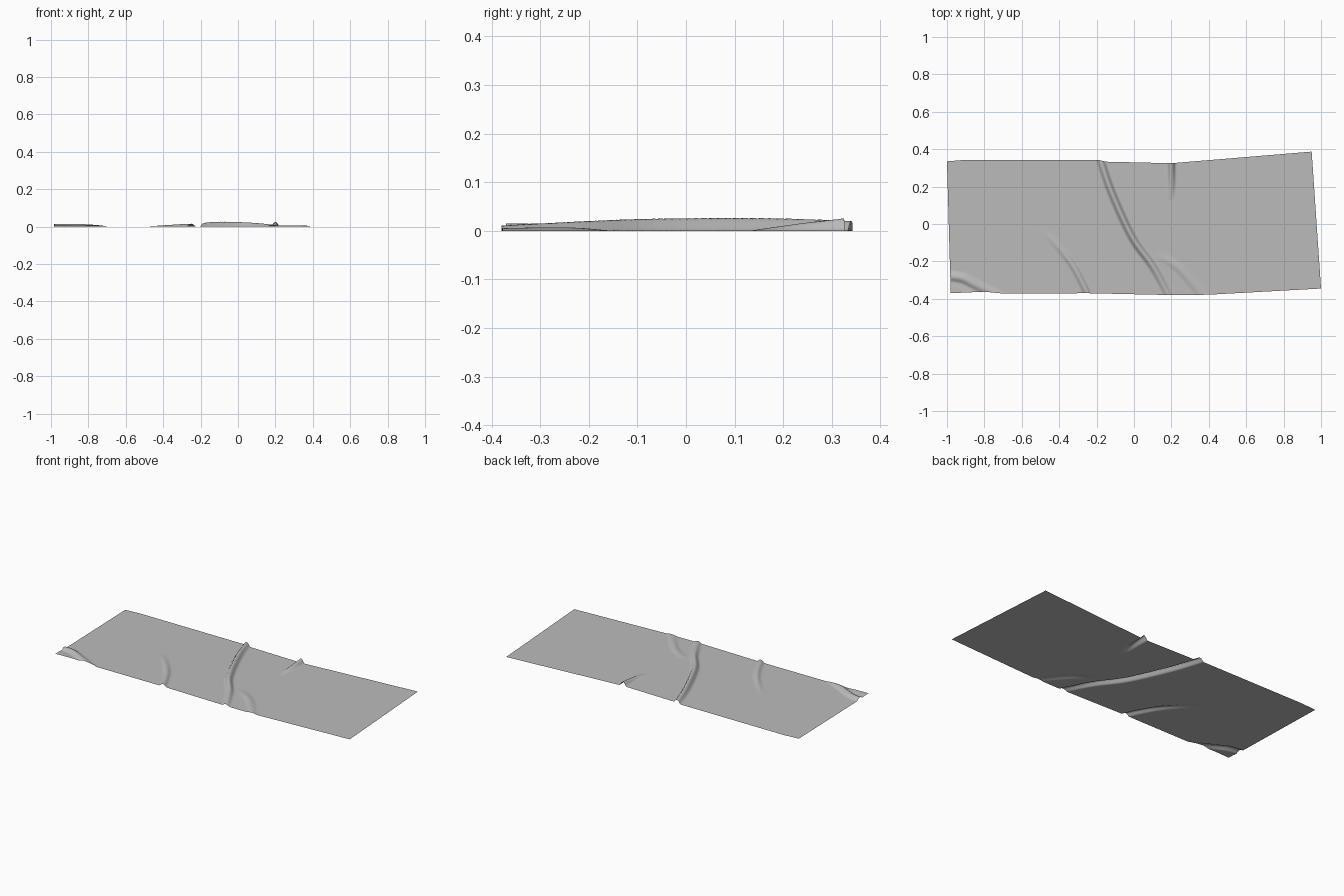
import bpy
import bmesh
from mathutils import Vector
from mathutils.geometry import intersect_point_line, interpolate_bezier

cube = bpy.data.objects.get("Cube")
if cube:
    bpy.data.objects.remove(cube, do_unlink=True)

COLS, ROWS = 300, 100

# Outlines of the long edges
BACK = [(-1, .335), (-.9, .343), (-.19, .343), (-.15, .333), (.2, .325), (.95, .387)]
FRONT = [(-.98, -.37), (-.8, -.362), (-.7, -.372), (-.25, -.37), (.2, -.38), (.4, -.378), (1, -.345)]

# Creases: half width, then path points of x, y, height
CREASES = [
    (.024, [(-.18, .345, .020), (-.12, .17, .026), (-.01, -.07, .025), (.1, -.225, .019), (.19, -.39, .010)]),
    (.022, [(.195, .13, 0), (.2, .22, .013), (.2, .34, .028)]),
    (.022, [(-.5, -.02, 0), (-.38, -.15, .008), (-.31, -.25, .013), (-.24, -.39, .016)]),
    (.028, [(.12, -.16, 0), (.22, -.22, .006), (.29, -.29, .007), (.37, -.39, .005)]),
    (.030, [(-1.01, -.28, .013), (-.92, -.29, .015), (-.84, -.33, .014), (-.72, -.385, .006)]),
]


def edge_y(outline, x):
    for (x0, y0), (x1, y1) in zip(outline, outline[1:]):
        if x <= x1:
            return y0 + (y1 - y0) * (x - x0) / (x1 - x0)
    return outline[-1][1]


def smooth_path(points):
    pts = [Vector(p) for p in points]
    ext = [pts[0]] + pts + [pts[-1]]
    path = []
    for a, b, c, d in zip(ext, ext[1:], ext[2:], ext[3:]):
        path += interpolate_bezier(b, b + (c - a) / 6, c - (d - b) / 6, c, 6)[:-1]
    return path + [pts[-1]]


def crease_height(p, width, path):
    best, height = width, 0
    for a, b in zip(path, path[1:]):
        if min(a.x, b.x) - width > p.x or max(a.x, b.x) + width < p.x:
            continue
        _, t = intersect_point_line(p, a.xy, b.xy)
        q = a.lerp(b, min(max(t, 0), 1))
        dist = (p - q.xy).length
        if dist < best:
            best, height = dist, q.z
    # Rounded crown with steep sides
    f = best / width
    return height * (1 - f * f) ** 1.5


# Thin creased sheet
paths = [(w, smooth_path(p)) for w, p in CREASES]
bm = bmesh.new()
grid = []
for j in range(ROWS + 1):
    v = j / ROWS
    line = []
    for i in range(COLS + 1):
        u = i / COLS
        xf = FRONT[0][0] + u * (FRONT[-1][0] - FRONT[0][0])
        xb = BACK[0][0] + u * (BACK[-1][0] - BACK[0][0])
        p = Vector((xf, edge_y(FRONT, xf))).lerp(Vector((xb, edge_y(BACK, xb))), v)
        z = max(crease_height(p, w, path) for w, path in paths)
        # Front right corner lifts slightly
        lift = max(0, -.28 - p.y - .33 * (p.x + 1))
        line.append(bm.verts.new((p.x, p.y, max(z, min(.005, lift * .1)))))
    grid.append(line)
for low, high in zip(grid, grid[1:]):
    for i in range(COLS):
        bm.faces.new((low[i], low[i + 1], high[i + 1], high[i]))

mesh = bpy.data.meshes.new("creased_strip")
bm.to_mesh(mesh)
bm.free()
strip = bpy.data.objects.new("creased_strip", mesh)
bpy.context.collection.objects.link(strip)
for poly in mesh.polygons:
    poly.use_smooth = True

# Plain grey material
grey = bpy.data.materials.new("matte_grey")
grey.use_nodes = True
grey.diffuse_color = (.5, .5, .5, 1)
grey.node_tree.nodes["Principled BSDF"].inputs["Base Color"].default_value = (.5, .5, .5, 1)
mesh.materials.append(grey)
